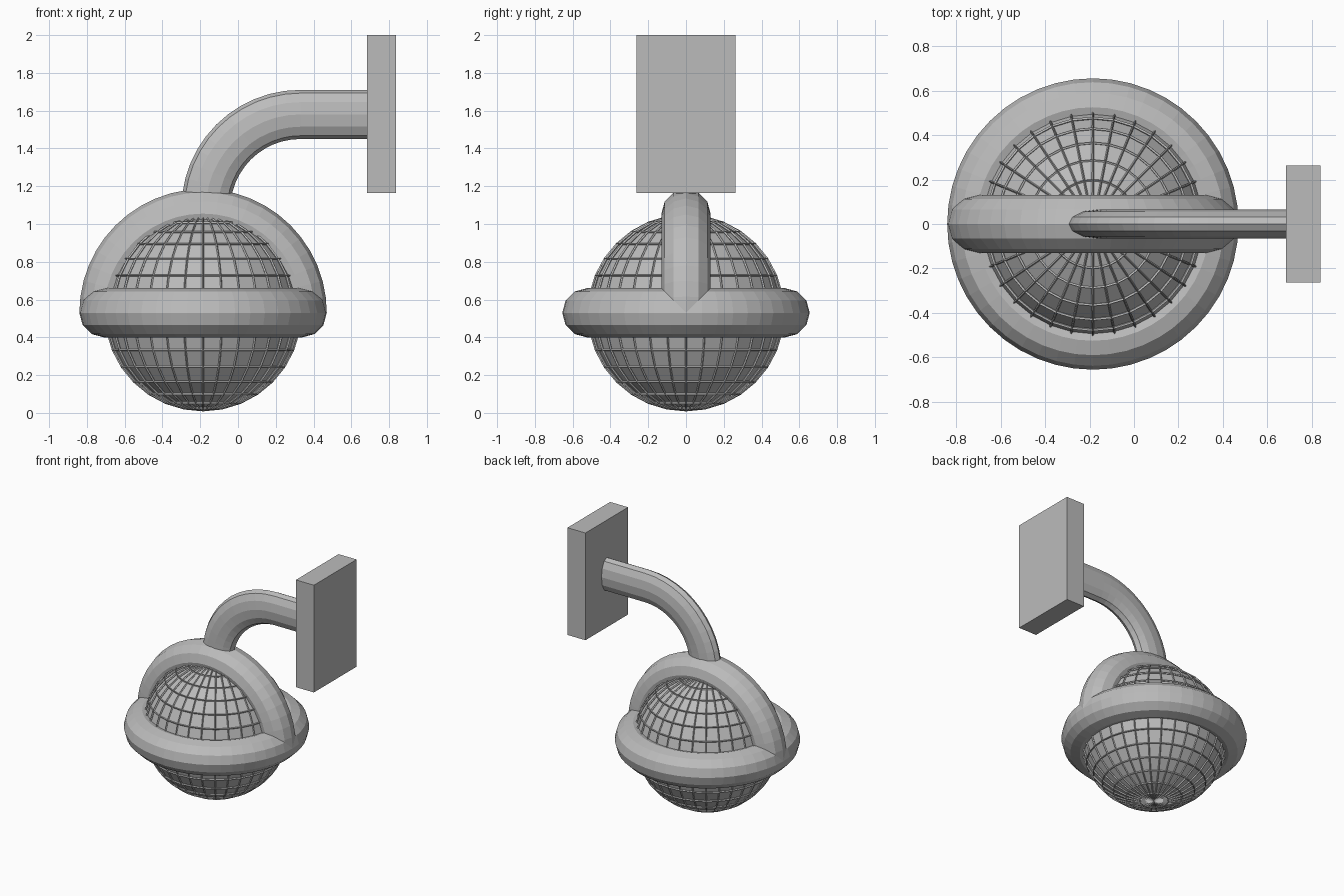
import bpy, bmesh, math
from mathutils import Matrix, Vector

old = bpy.data.objects.get("Cube")
if old:
    bpy.data.objects.remove(old, do_unlink=True)

CX, CZ = -0.185, 0.53      # globe centre
R, TUBE = 0.525, 0.13      # ring radius and thickness


def material(name, value):
    m = bpy.data.materials.new(name)
    m.use_nodes = True
    colour = (value, value, value, 1)
    m.diffuse_color = colour
    m.node_tree.nodes["Principled BSDF"].inputs["Base Color"].default_value = colour
    return m


grey = material("light grey", 0.5)


def finish(name, bm, mat):
    bmesh.ops.recalc_face_normals(bm, faces=bm.faces)
    me = bpy.data.meshes.new(name)
    bm.to_mesh(me)
    bm.free()
    me.materials.append(mat)
    ob = bpy.data.objects.new(name, me)
    bpy.context.collection.objects.link(ob)
    return ob


def sweep(name, path, half_width, half_depth, closed=False, sides=12):
    """Sweep an ellipse along (point, outward, across) frames."""
    bm = bmesh.new()
    rings = []
    for point, outward, across in path:
        ring = []
        for k in range(sides):
            a = math.tau * k / sides
            ring.append(bm.verts.new(point + outward * half_width * math.cos(a)
                                     + across * half_depth * math.sin(a)))
        rings.append(ring)
    pairs = list(zip(rings, rings[1:]))
    if closed:
        pairs.append((rings[-1], rings[0]))
    else:
        bm.faces.new(rings[0])
        bm.faces.new(rings[-1])
    for a, b in pairs:
        for k in range(sides):
            j = (k + 1) % sides
            bm.faces.new((a[k], a[j], b[j], b[k]))
    return finish(name, bm, grey)


def arc(centre, radius, start, end, steps, u, v):
    across = u.cross(v)
    frames = []
    for i in range(steps + 1):
        a = start + (end - start) * i / steps
        out = u * math.cos(a) + v * math.sin(a)
        frames.append((centre + out * radius, out, across))
    return frames


X, Y, Z = Vector((1, 0, 0)), Vector((0, 1, 0)), Vector((0, 0, 1))
centre = Vector((CX, 0, CZ))

# Horizontal ring and the arch over the globe
sweep("globe_ring", arc(centre, R, 0, math.tau, 48, X, Y)[:-1], TUBE, TUBE, closed=True)
sweep("globe_arch", arc(centre, R, 0, math.pi, 24, X, Z), TUBE, TUBE)

# Flattened bracket arm: quarter bend, then straight to the wall
bend = arc(Vector((0.33, 0, 1.08)), 0.5, math.pi, math.pi / 2, 12, X, Z)
last = bend[-1]
bend.append((last[0] + X * 0.37, last[1], last[2]))
sweep("bracket_arm", bend, TUBE, TUBE / 2)


# Globe and the wire cage around it
def sphere(name, radius):
    bm = bmesh.new()
    bmesh.ops.create_uvsphere(bm, u_segments=32, v_segments=16, radius=radius,
                              matrix=Matrix.Translation(centre))
    return finish(name, bm, grey)


sphere("globe", 0.51)
cage = sphere("globe_cage", 0.515)
wire = cage.modifiers.new("wire", 'WIREFRAME')
wire.thickness = 0.014
wire.use_even_offset = False

# Wall plate
bm = bmesh.new()
bmesh.ops.create_cube(bm, size=1, matrix=Matrix.Translation((0.76, 0, 1.5825))
                      @ Matrix.Diagonal((0.155, 0.525, 0.835, 1)))
finish("wall_plate", bm, grey)
